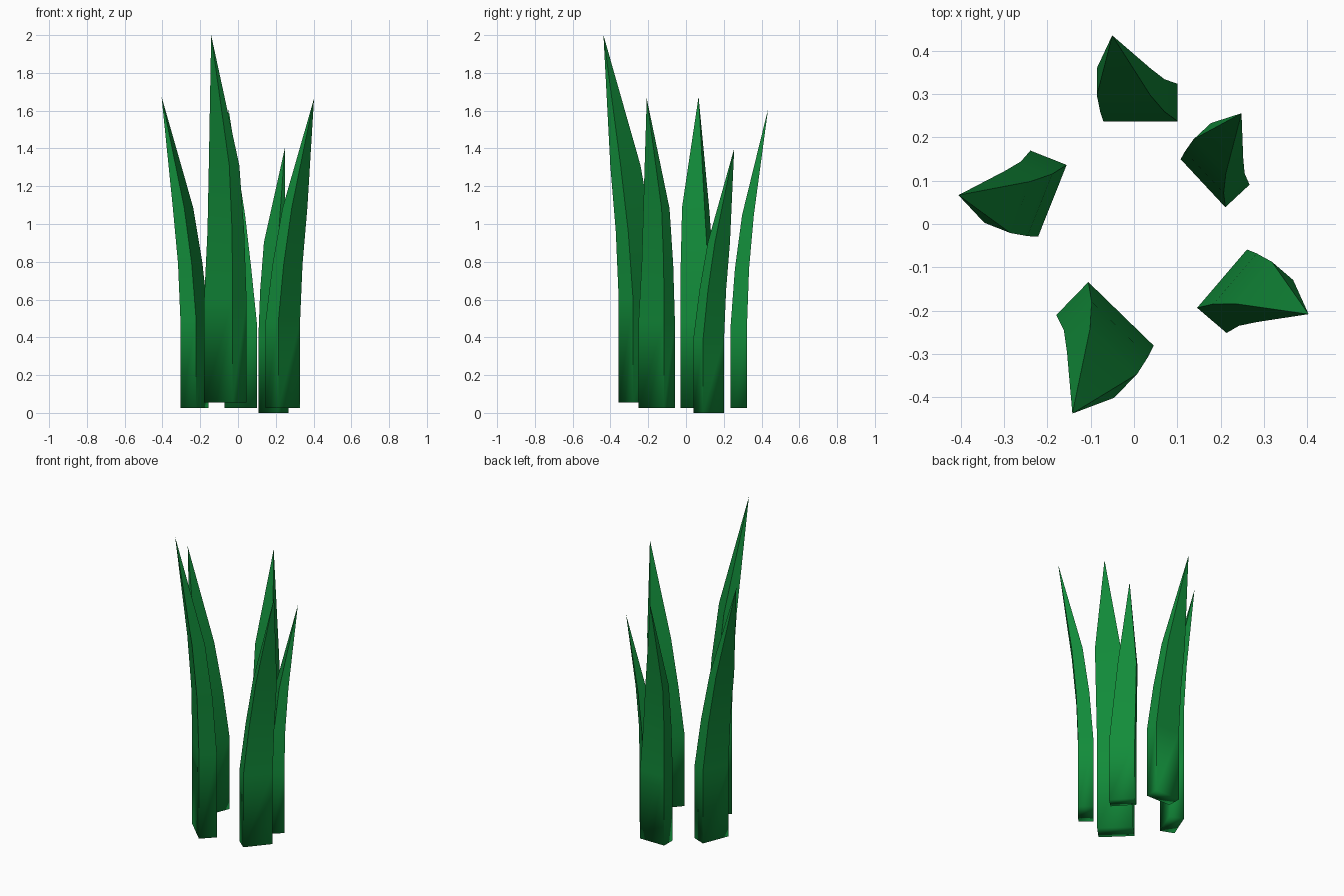
import bpy, bmesh
from math import radians, atan2
from mathutils import Matrix

if "Cube" in bpy.data.objects:
    bpy.data.objects.remove(bpy.data.objects["Cube"])

green = bpy.data.materials.new("leaf_green")
green.diffuse_color = (0.006, 0.26, 0.042, 1)
green.use_nodes = True
green.node_tree.nodes["Principled BSDF"].inputs["Base Color"].default_value = green.diffuse_color

# Blade profile at full size: (height, outward lean, sideways lean, section scale)
HEIGHT = 1.945
RINGS = [(0.0, 0.0, 0.0, 1.0), (0.28, 0.0, 0.0, 1.0),
         (0.465, 0.02, 0.023, 0.866), (0.645, 0.059, 0.048, 0.72)]
TIP = (0.19, 0.08, HEIGHT)
HALF_THICK, HALF_WIDE = 0.053, 0.105


def blade(name, x, y, z, outward, size):
    """Tapered four-sided blade, local +x pointing along 'outward'."""
    bm = bmesh.new()
    rings = []
    for f, lean, side, s in RINGS:
        rings.append([bm.verts.new((lean + a * HALF_THICK * s, side + b * HALF_WIDE * s, f * HEIGHT))
                      for a, b in ((-1, -1), (1, -1), (1, 1), (-1, 1))])
    tip = bm.verts.new(TIP)
    bm.faces.new(rings[0][::-1])
    for lo, hi in zip(rings, rings[1:]):
        for i in range(4):
            j = (i + 1) % 4
            bm.faces.new((lo[i], lo[j], hi[j], hi[i]))
    for i in range(4):
        bm.faces.new((rings[-1][i], rings[-1][(i + 1) % 4], tip))
    # smooth along the length, crisp on the four long corners
    for f in bm.faces:
        f.smooth = True
    for e in bm.edges:
        if abs(e.verts[0].co.z - e.verts[1].co.z) > 1e-4:
            e.smooth = False
    bm.transform(Matrix.Translation((x, y, z))
                 @ Matrix.Rotation(atan2(outward[1], outward[0]), 4, 'Z')
                 @ Matrix.Scale(size, 4))
    me = bpy.data.meshes.new(name)
    bm.to_mesh(me)
    bm.free()
    me.materials.append(green)
    ob = bpy.data.objects.new(name, me)
    bpy.context.collection.objects.link(ob)


# Ring of five blades
blade("front_blade", -0.067, -0.245, 0.055, (-0.70, -0.72), 1.0)
blade("right_blade", 0.237, -0.155, 0.025, (0.76, -0.65), 0.843)
blade("back_blade", 0.015, 0.28, 0.025, (0.0, 1.0), 0.815)
blade("back_right_blade", 0.187, 0.12, 0.0, (0.73, 0.68), 0.72)
blade("left_blade", -0.23, 0.07, 0.025, (-0.93, 0.37), 0.848)
